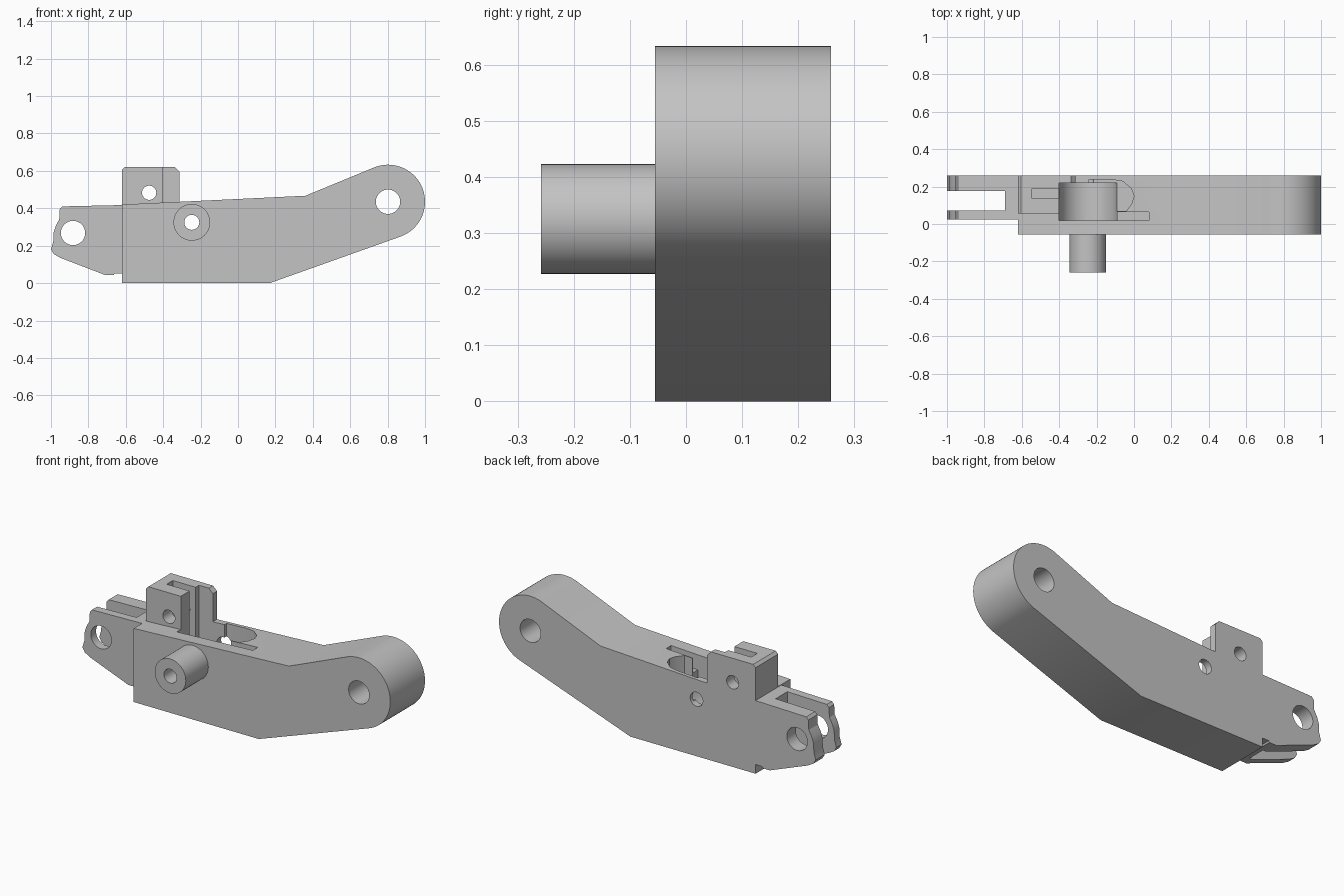
import bpy, bmesh, math
from mathutils import Vector

cube = bpy.data.objects.get("Cube")
if cube:
    bpy.data.objects.remove(cube, do_unlink=True)

grey = bpy.data.materials.new("plain grey")
grey.use_nodes = True
colour = (0.55, 0.55, 0.55, 1)
grey.diffuse_color = colour
grey.node_tree.nodes["Principled BSDF"].inputs["Base Color"].default_value = colour

FRONT, BACK = -0.055, 0.258


def prism(name, points, low, high, axis="Y"):
    """Extrude a closed outline: (x, z) along Y, or (x, y) along Z."""
    bm = bmesh.new()
    place = (lambda a, b: (a, low, b)) if axis == "Y" else (lambda a, b: (a, b, low))
    face = bm.faces.new([bm.verts.new(place(*p)) for p in points])
    out = bmesh.ops.extrude_face_region(bm, geom=[face])
    offset = Vector((0, high - low, 0) if axis == "Y" else (0, 0, high - low))
    bmesh.ops.translate(bm, vec=offset,
                        verts=[v for v in out["geom"] if isinstance(v, bmesh.types.BMVert)])
    bmesh.ops.recalc_face_normals(bm, faces=bm.faces)
    mesh = bpy.data.meshes.new(name)
    bm.to_mesh(mesh)
    bm.free()
    mesh.materials.append(grey)
    ob = bpy.data.objects.new(name, mesh)
    bpy.context.collection.objects.link(ob)
    return ob


def arc(cx, cz, r, start, end, n):
    steps = [math.radians(start + (end - start) * i / n) for i in range(n + 1)]
    return [(cx + r * math.cos(a), cz + r * math.sin(a)) for a in steps]


def disc(cx, cz, r, n=48):
    return arc(cx, cz, r, 0, 360, n)[:-1]


def box(x0, x1, z0, z1):
    return [(x0, z0), (x1, z0), (x1, z1), (x0, z1)]


def combine(target, other, operation):
    """Apply a boolean and discard the helper."""
    mod = target.modifiers.new("join", "BOOLEAN")
    mod.operation, mod.solver, mod.object = operation, "EXACT", other
    bpy.context.view_layer.update()
    graph = bpy.context.evaluated_depsgraph_get()
    mesh = bpy.data.meshes.new_from_object(target.evaluated_get(graph))
    target.modifiers.clear()
    target.data = mesh
    bpy.data.objects.remove(other, do_unlink=True)


# Bent arm with rounded pivot end
arm = prism("lever_arm", [(-0.62, 0), (0.17, 0)]
            + arc(0.802, 0.435, 0.198, -70, 114, 40)
            + [(0.36, 0.467), (-0.62, 0.42)], FRONT, BACK)

# Hinge fork profile
fork = prism("hinge_fork", [
    (-0.5, 0.052), (-0.66, 0.052), (-0.665, 0.043), (-0.71, 0.043), (-0.95, 0.135),
    (-0.985, 0.155), (-1, 0.18), (-0.988, 0.22), (-0.986, 0.27), (-0.975, 0.305),
    (-0.956, 0.34), (-0.953, 0.395), (-0.94, 0.41), (-0.5, 0.42)], 0.025, BACK)

# Chamfered upright bracket, thick block and thin rear wall
block = prism("bracket_block", [(-0.62, 0.3), (-0.4, 0.3), (-0.4, 0.62),
                                (-0.605, 0.62), (-0.62, 0.605)], 0.055, BACK)
wall = prism("bracket_wall", [(-0.45, 0.3), (-0.313, 0.3), (-0.313, 0.595),
                              (-0.338, 0.62), (-0.45, 0.62)], 0.22, BACK)

# Round stud on the front
stud = prism("front_stud", disc(-0.247, 0.325, 0.098), -0.258, 0.0)

# Pocket with a rounded floor, side recess and narrow slot are cut first
pocket = prism("pocket_cutter", [(-0.4, 0.8)] + arc(-0.245, 0.325, 0.155, 180, 360, 32)
               + [(-0.09, 0.8)], 0.02, 0.22)
recess = prism("recess_cutter", [(-0.24, 0.2), (-0.12, 0.07), (-0.04, 0.07), (-0.012, 0.11),
                                 (0, 0.15), (-0.015, 0.19), (-0.06, 0.228), (-0.12, 0.238),
                                 (-0.24, 0.238)], 0.3, 0.8, "Z")
slot = prism("slot_cutter", box(-0.15, 0.08, 0.36, 0.8), 0.02, 0.065)
for part in (fork, block):
    combine(arm, part, "UNION")
for cutter in (pocket, recess, slot):
    combine(arm, cutter, "DIFFERENCE")
combine(arm, wall, "UNION")
stud_cut = prism("stud_trim", box(-0.5, 0, 0.1, 0.6), 0.0, 0.1)
bpy.data.objects.remove(stud_cut, do_unlink=True)
combine(arm, stud, "UNION")

# Fork gap, bracket gap and all cross holes
cutters = [prism("fork_gap", box(-1.1, -0.69, -0.1, 0.6), 0.072, 0.177),
           prism("bracket_gap", box(-0.545, -0.38, 0.33, 0.8), 0.135, 0.19)]
for x, z, r in ((0.802, 0.435, 0.065), (-0.882, 0.268, 0.065),
                (-0.475, 0.483, 0.038), (-0.247, 0.325, 0.04)):
    cutters.append(prism("hole_cutter", disc(x, z, r), -0.5, 0.5))
for cutter in cutters:
    combine(arm, cutter, "DIFFERENCE")

# Smooth round surfaces, keep the edges crisp
bpy.ops.object.select_all(action="DESELECT")
arm.select_set(True)
bpy.context.view_layer.objects.active = arm
bpy.ops.object.shade_smooth_by_angle(angle=math.radians(25))
